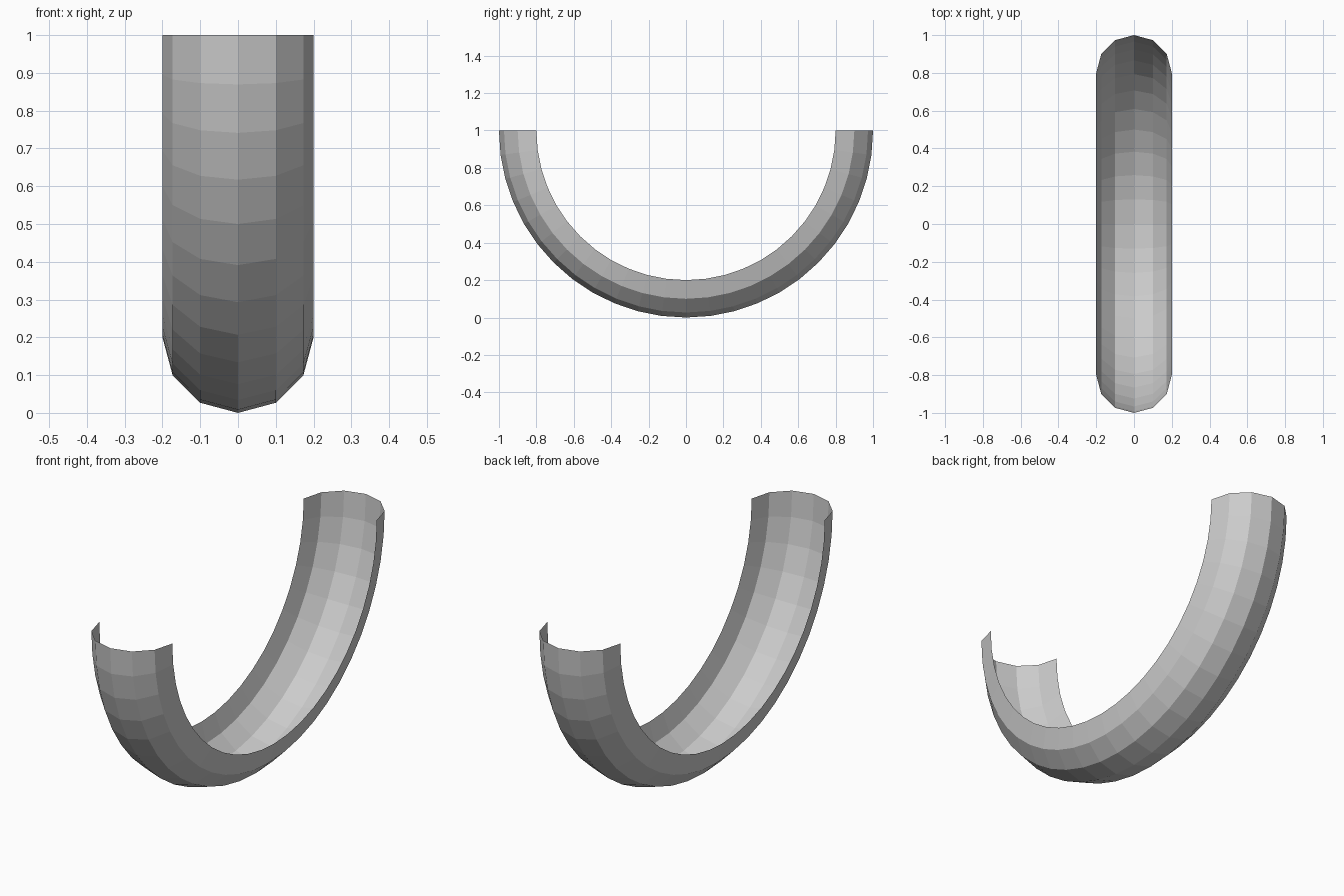
import bpy, bmesh
from math import sin, cos, pi, radians

if "Cube" in bpy.data.objects:
    bpy.data.objects.remove(bpy.data.objects["Cube"])

MAJOR, MINOR = 0.8, 0.2      # ring radius and tube radius
ARC_STEPS, TUBE_STEPS = 24, 6

bm = bmesh.new()

# Outer half of a 12-sided tube section, at the +y end of the arc
profile = []
for i in range(TUBE_STEPS + 1):
    a = radians(-90 + 180 * i / TUBE_STEPS)
    profile.append(bm.verts.new((MINOR * sin(a), MAJOR + MINOR * cos(a), 1)))
edges = [bm.edges.new(pair) for pair in zip(profile, profile[1:])]

# Sweep the section half a turn downwards around the x axis
bmesh.ops.spin(bm, geom=profile + edges, cent=(0, 0, 1), axis=(1, 0, 0),
               angle=-pi, steps=ARC_STEPS, use_duplicate=False)

# Make every face point away from the ring's core
for f in bm.faces:
    c = f.calc_center_median()
    f.normal_update()
    if f.normal.y * c.y + f.normal.z * (c.z - 1) < 0:
        f.normal_flip()

mesh = bpy.data.meshes.new("half_ring_channel")
bm.to_mesh(mesh)
bm.free()
bpy.context.collection.objects.link(bpy.data.objects.new("half_ring_channel", mesh))
